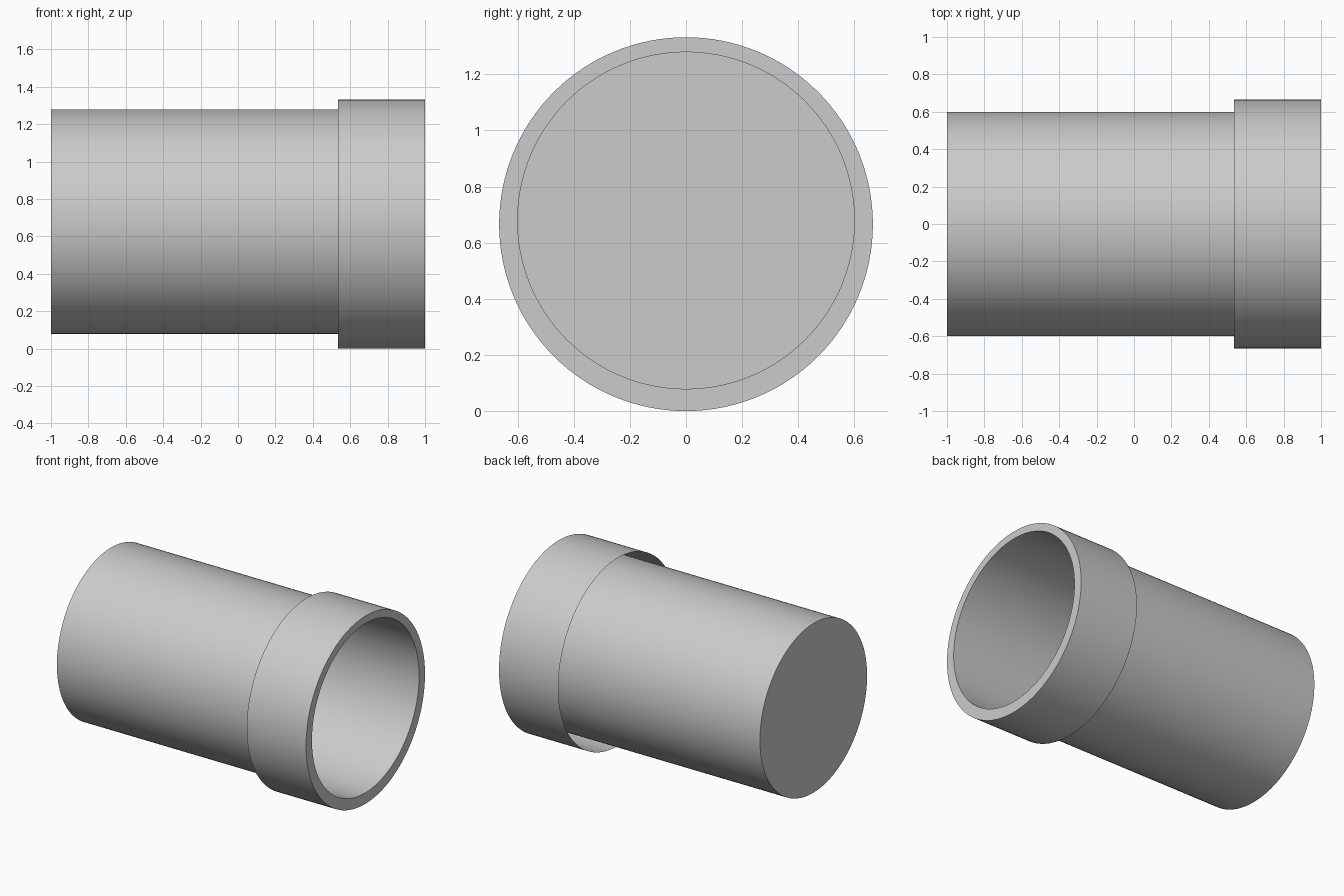
import bpy, bmesh
from math import cos, sin, tau, radians

SIDES = 128
BARREL_R, BARREL_Z = 0.6, 0.679
COLLAR_R, COLLAR_Z = 0.666, 0.666
BACK, STEP, MOUTH = -1.0, 0.535, 1.0

cube = bpy.data.objects.get("Cube")
if cube:
    bpy.data.objects.remove(cube, do_unlink=True)

grey = bpy.data.materials.new("light grey")
grey.use_nodes = True
grey.diffuse_color = (0.6, 0.6, 0.6, 1)
grey.node_tree.nodes["Principled BSDF"].inputs["Base Color"].default_value = (0.6, 0.6, 0.6, 1)


def circle(bm, x, radius, z):
    """Circle of vertices facing along x."""
    angles = [tau * i / SIDES for i in range(SIDES)]
    return [bm.verts.new((x, radius * cos(a), z + radius * sin(a))) for a in angles]


def shell(name, sections, closed_start=False):
    """Thin skin through a row of circles, optionally capped at the first."""
    bm = bmesh.new()
    loops = [circle(bm, *s) for s in sections]
    for a, b in zip(loops, loops[1:]):
        for i in range(SIDES):
            j = (i + 1) % SIDES
            bm.faces.new((a[i], a[j], b[j], b[i]))
    if closed_start:
        bm.faces.new(loops[0][::-1])
    bm.normal_update()
    mesh = bpy.data.meshes.new(name)
    bm.to_mesh(mesh)
    bm.free()
    mesh.materials.append(grey)
    obj = bpy.data.objects.new(name, mesh)
    bpy.context.collection.objects.link(obj)
    bpy.ops.object.select_all(action='DESELECT')
    obj.select_set(True)
    bpy.context.view_layer.objects.active = obj
    bpy.ops.object.shade_smooth_by_angle(angle=radians(30))
    return obj


# Barrel: hollow, closed at the far end and open at the mouth
shell("barrel", [(BACK, BARREL_R, BARREL_Z), (MOUTH, BARREL_R, BARREL_Z)], closed_start=True)

# Collar: outer sleeve open behind, with a flat lip joining the mouth
shell("collar", [(STEP, COLLAR_R, COLLAR_Z), (MOUTH, COLLAR_R, COLLAR_Z),
                 (MOUTH, BARREL_R, BARREL_Z)])
